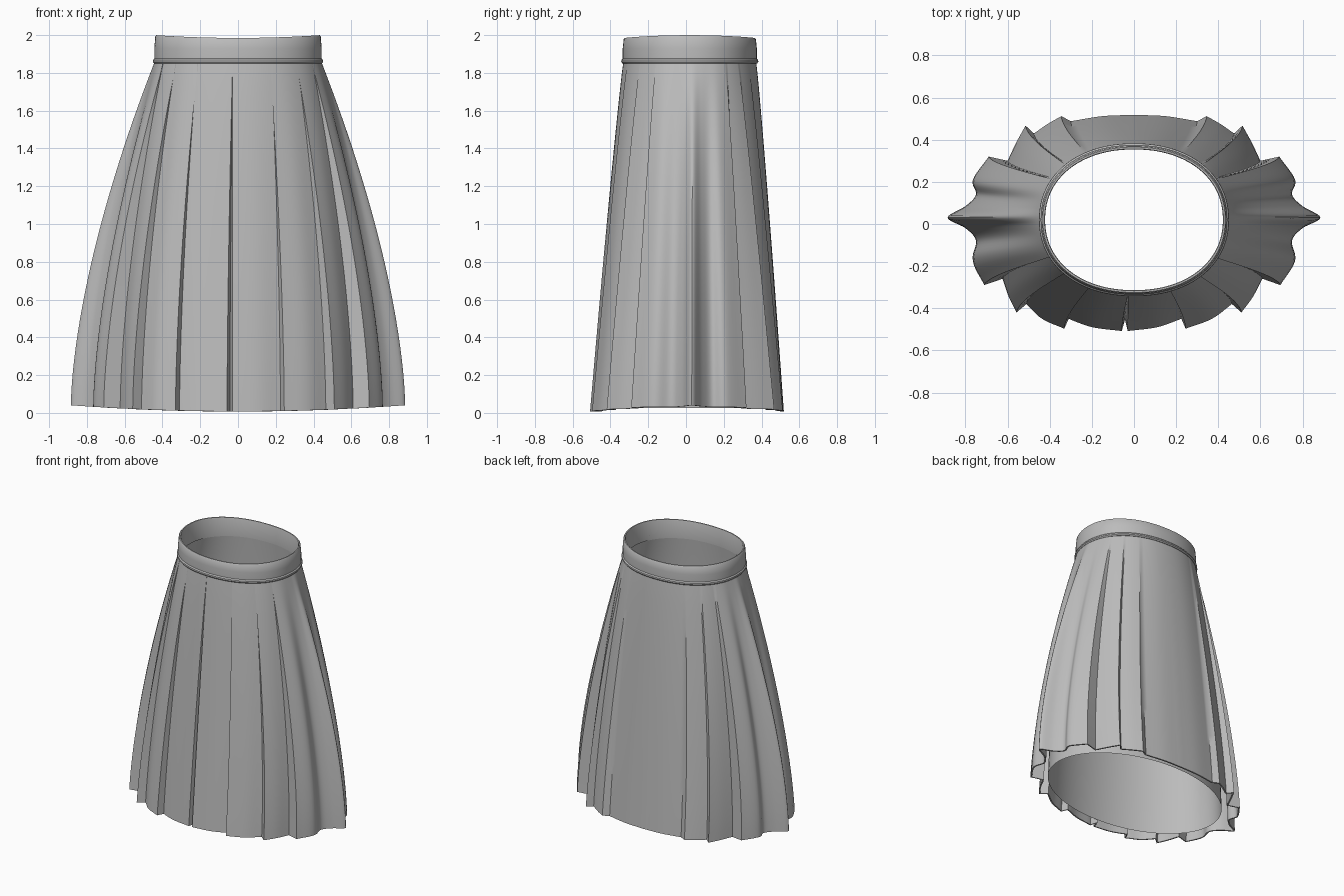
import bpy, math
from mathutils import Vector

if "Cube" in bpy.data.objects:
    bpy.data.objects.remove(bpy.data.objects["Cube"])

cloth = bpy.data.materials.new("grey_cloth")
cloth.diffuse_color = (0.5, 0.5, 0.5, 1)
cloth.use_nodes = True
cloth.node_tree.nodes["Principled BSDF"].inputs["Base Color"].default_value = cloth.diffuse_color


def waist(a, grow=0.0):
    """Point on the slightly squared waist oval at angle a (degrees)."""
    c, s = math.cos(math.radians(a)), math.sin(math.radians(a))
    e = 0.93
    return (math.copysign(abs(c) ** e, c) * (0.435 + grow),
            0.02 + math.copysign(abs(s) ** e, s) * (0.347 + grow))


def loft(name, rings, thickness=0.0, close=False):
    """Skin closed rings of points into one smooth shell."""
    n, m = len(rings[0]), len(rings)
    verts = [p for r in rings for p in r]
    faces = [(i * n + j, i * n + (j + 1) % n,
              (i + 1) % m * n + (j + 1) % n, (i + 1) % m * n + j)
             for i in range(m if close else m - 1) for j in range(n)]
    me = bpy.data.meshes.new(name)
    me.from_pydata(verts, [], faces)
    me.materials.append(cloth)
    ob = bpy.data.objects.new(name, me)
    bpy.context.collection.objects.link(ob)
    bpy.ops.object.select_all(action='DESELECT')
    ob.select_set(True)
    bpy.context.view_layer.objects.active = ob
    if thickness:
        mod = ob.modifiers.new("thickness", 'SOLIDIFY')
        mod.thickness, mod.offset = thickness, -1
        bpy.ops.object.modifier_apply(modifier=mod.name)
    bpy.ops.object.shade_smooth_by_angle(angle=math.radians(35))
    return ob


def curve_through(pts, steps=6):
    """Catmull-Rom curve through the points of one pleat panel."""
    p = [Vector(q) for q in pts]
    p = [2 * p[0] - p[1]] + p + [2 * p[-1] - p[-2]]
    out = []
    for i in range(1, len(p) - 2):
        a, b, c, d = p[i - 1:i + 3]
        for k in range(steps):
            t = k / steps
            out.append(0.5 * (2 * b + (c - a) * t + (2 * a - 5 * b + 4 * c - d) * t * t
                              + (3 * b - a - 3 * c + d) * t ** 3))
    return out + [p[-2]]


# Pleat panels of the right half, front to back: hem x, hem y, waist angle
panels = [
    [(-.03, -.508, -93), (.11, -.49, -81), (.225, -.45, -68)],
    [(.245, -.497, -69), (.37, -.45, -58), (.465, -.38, -46)],
    [(.51, -.42, -47), (.565, -.345, -37), (.61, -.26, -28)],
    [(.695, -.29, -29), (.765, -.175, -20), (.75, -.08, -10), (.80, -.02, -3),
     (.885, .03, 2), (.80, .085, 8), (.75, .14, 14), (.765, .21, 22), (.69, .32, 31)],
    [(.60, .30, 32), (.56, .385, 38), (.515, .467, 45)],
    [(.475, .43, 46), (.41, .475, 54), (.345, .512, 61)],
    [(.30, .488, 62), (.15, .512, 76), (0, .518, 90)],
]
right = [q for p in panels for q in curve_through(p)]


def mirrored(q):
    # The front pleats sit slightly off centre
    k = max(0, min(1, (-q[2] - 20) / 50))
    return Vector((-q[0] - .088 * k, q[1], 180 - q[2] - 6 * k))


hem = right + [mirrored(q) for q in reversed(right[:-1])] + [Vector((-.043, -.455, 267))]

# Pleated skirt, flaring from the waist to the hem
rings = []
for i in range(25):
    u = 1 - i / 24
    fx, fy = 1 - (1 - u) ** 1.6, u ** 0.9
    ring = []
    for x, y, a in hem:
        wx, wy = waist(a, 0.004)
        z0 = 0.008 + 0.032 * (x / .88) ** 2
        ring.append((wx + (x - wx) * fx, wy + (y - wy) * fy, z0 + (1.865 - z0) * (1 - u)))
    rings.append(ring)
loft("pleated_skirt", rings, 0.01)

# Smooth inner lining
rings = []
for i in range(17):
    u = 1 - i / 16
    fx, fy = 1 - (1 - u) ** 1.6, u ** 0.9
    ring = []
    for j in range(72):
        a = j * 5
        wx, wy = waist(a, -0.012)
        x, y = .69 * math.cos(math.radians(a)), .008 + .45 * math.sin(math.radians(a))
        ring.append((wx + (x - wx) * fx, wy + (y - wy) * fy, 0.025 + 1.86 * (1 - u)))
    rings.append(ring)
loft("lining", rings)

# Waistband: closed cross-section (outward offset, height) swept round the waist
section = [(-.012, 1.85), (.010, 1.85), (.016, 1.858), (.015, 1.868), (.008, 1.876),
           (.008, 1.93), (.003, 1.978), (-.002, 1.985), (-.010, 1.985), (-.013, 1.978)]
rings = []
for off, z in section:
    ring = []
    for j in range(96):
        x, y = waist(j * 3.75, off)
        ring.append((x, y, z + (0.015 * (x / .44) ** 2 if z > 1.95 else 0)))
    rings.append(ring)
loft("waistband", rings, close=True)
